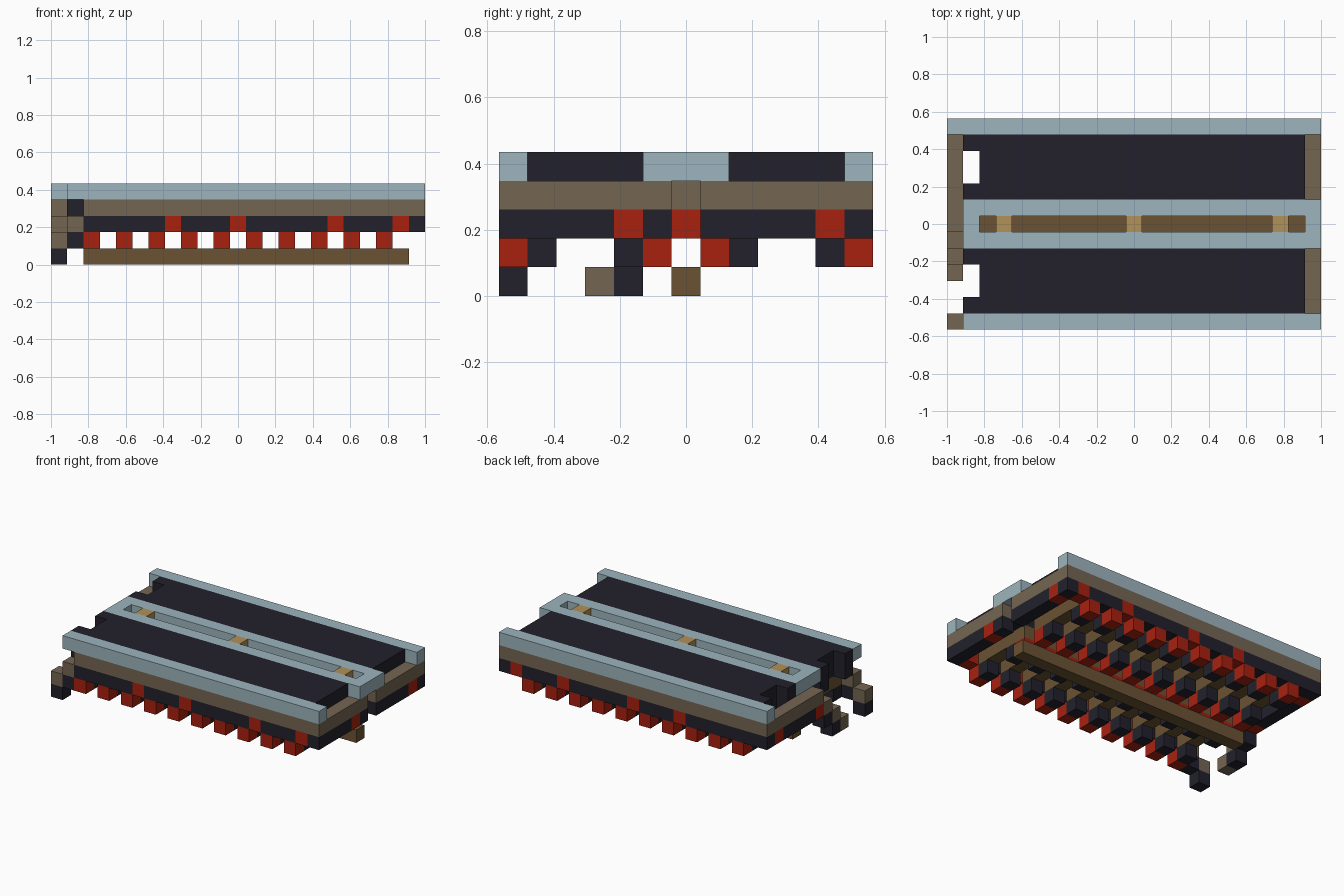
import bpy, bmesh
from math import radians
from mathutils import Vector

cube = bpy.data.objects.get("Cube")
if cube:
    bpy.data.objects.remove(cube, do_unlink=True)

# Block grid: length, width, and size of one block
NX, NY = 23, 13
S = 2 / NX
MID = NY // 2


def material(name, rgb):
    linear = [((c / 255 + 0.055) / 1.055) ** 2.4 for c in rgb] + [1]
    m = bpy.data.materials.new(name)
    m.use_nodes = True
    m.diffuse_color = linear
    bsdf = m.node_tree.nodes["Principled BSDF"]
    bsdf.inputs["Base Color"].default_value = linear
    bsdf.inputs["Roughness"].default_value = 0.9
    return m


blue = material("pale_blue", (157, 181, 189))
beige = material("grey_brown", (116, 102, 82))
black = material("blue_black", (34, 33, 44))
red = material("red", (168, 33, 16))
brown = material("dark_brown", (107, 82, 51))
tan = material("tan", (178, 145, 88))


def box(i0, i1, j0, j1, k0, k1=None):
    """Set of grid cells, both ends included."""
    k1 = k0 if k1 is None else k1
    return {(i, j, k) for i in range(i0, i1 + 1)
            for j in range(j0, j1 + 1) for k in range(k0, k1 + 1)}


def part(name, mat, cells):
    """Solid made of grid blocks, without inner faces."""
    bm = bmesh.new()
    origin = Vector((-NX / 2, -NY / 2, 0))
    for cell in cells:
        for axis in range(3):
            for sign in (-1, 1):
                n = Vector((0, 0, 0))
                n[axis] = sign
                if tuple(int(c + d) for c, d in zip(cell, n)) in cells:
                    continue
                u = Vector((0, 0, 0))
                u[(axis + 1) % 3] = 0.5
                v = n.cross(u)
                centre = origin + Vector(cell) + Vector((0.5, 0.5, 0.5)) + n / 2
                corners = (-u - v, u - v, u + v, v - u)
                bm.faces.new([bm.verts.new((centre + c) * S) for c in corners])
    bmesh.ops.remove_doubles(bm, verts=bm.verts, dist=S / 100)
    bmesh.ops.dissolve_limit(bm, angle_limit=radians(1),
                             verts=bm.verts, edges=bm.edges)
    mesh = bpy.data.meshes.new(name)
    bm.to_mesh(mesh)
    bm.free()
    mesh.materials.append(mat)
    obj = bpy.data.objects.new(name, mesh)
    bpy.context.collection.objects.link(obj)
    return obj


def mirror(cells):
    return cells | {(i, NY - 1 - j, k) for i, j, k in cells}


last_x, last_y = NX - 1, NY - 1

# Pale rails along the top, the middle one slotted
part("front_rail", blue, box(1, last_x, 0, 0, 4))
part("back_rail", blue, box(0, last_x, last_y, last_y, 4))
slot = box(2, 21, MID, MID, 4)
part("middle_rail", blue, box(1, last_x, 5, 7, 4) - slot)
part("slot_bridges", tan, {(i, MID, 4) for i in (3, 11, 20)})

# Dark decks with a notch at one end
deck = box(1, 21, 1, 4, 4) | box(1, 21, 1, 4, 3)
deck -= box(1, 1, 2, 3, 3, 4)
part("decks", black, mirror(deck))
part("deck_supports", black, mirror(box(2, 21, 5, 5, 3)))


# Frame loop round the sides, open at the end and at one corner
def loop(k):
    return (box(2, last_x, 0, 0, k) | box(0, last_x, last_y, last_y, k)
            | box(last_x, last_x, 0, last_y, k) - {(last_x, MID, k)}
            | box(0, 0, MID, last_y, k))


# Steps where the loop drops away at the open corner
end_steps = {(0, MID - n, 3 - n) for n in (1, 2, 3)}
side_steps = {(2 - n, 0, 3 - n) for n in (1, 2)}
steps = end_steps | side_steps
part("upper_frame", beige, loop(3))
part("upper_frame_steps", beige, steps)
part("lower_frame_steps", black, {(i, j, k - 1) for i, j, k in steps if k})

# Lower frame with scattered red blocks
marks = {(i, j, 2) for i in (7, 11, 17, 21) for j in (0, last_y)}
marks |= {(last_x, 4, 2), (last_x, 11, 2), (0, MID, 2), (0, 11, 2)}
part("lower_frame", black, loop(2) - marks)
part("lower_frame_marks", red, marks)

# Rows of teeth hanging from cross ties
rows = range(2, 21, 2)
part("red_teeth", red, mirror({(i, j, 1) for i in rows for j in (0, 5)}))
part("black_teeth", black, mirror({(i, j, 1) for i in rows for j in (1, 4)}))
ties = set()
for i in rows:
    ties |= box(i, i, 1, 5, 2)
part("cross_ties", brown, mirror(ties))

# Long beam underneath
part("keel_beam", brown, box(2, 21, MID, MID, 0))
